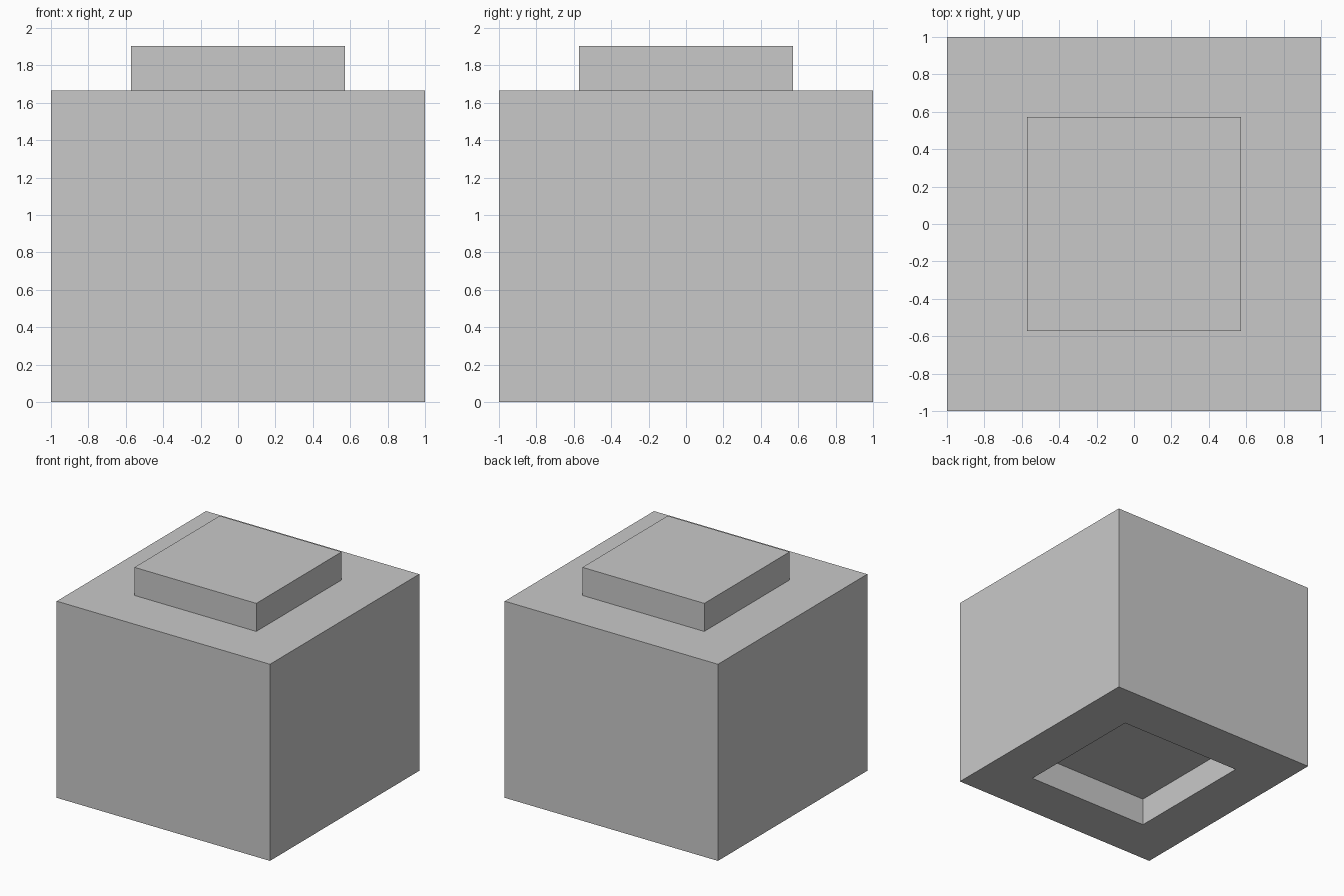
import bpy
import bmesh
from mathutils import Vector

if "Cube" in bpy.data.objects:
    bpy.data.objects.remove(bpy.data.objects["Cube"], do_unlink=True)

# Proportions
BODY_HEIGHT = 1.667
STUD_SIZE, STUD_HEIGHT = 1.143, 0.238
SOCKET_SIZE, SOCKET_DEPTH = 1.167, 0.238

# Single plain grey
grey = bpy.data.materials.new("plain grey")
grey.use_nodes = True
colour = (0.584, 0.584, 0.584, 1)
grey.diffuse_color = colour
grey.node_tree.nodes["Principled BSDF"].inputs["Base Color"].default_value = colour


def inset_and_push(bm, direction, size, offset):
    """Inset the square face pointing along direction, then extrude it by offset in z."""
    face = next(f for f in bm.faces if f.normal.dot(direction) > 0.9)
    width = max(v.co.x for v in face.verts) * 2
    bmesh.ops.inset_region(bm, faces=[face], thickness=(width - size) / 2,
                           use_even_offset=True)
    result = bmesh.ops.extrude_discrete_faces(bm, faces=[face])
    bmesh.ops.translate(bm, verts=result["faces"][0].verts, vec=(0, 0, offset))


# Block body
bm = bmesh.new()
bmesh.ops.create_cube(bm, size=1)
bmesh.ops.scale(bm, verts=bm.verts, vec=(2, 2, BODY_HEIGHT))
bmesh.ops.translate(bm, verts=bm.verts, vec=(0, 0, BODY_HEIGHT / 2))
bm.normal_update()

# Raised stud on top and matching socket underneath
inset_and_push(bm, Vector((0, 0, 1)), STUD_SIZE, STUD_HEIGHT)
inset_and_push(bm, Vector((0, 0, -1)), SOCKET_SIZE, SOCKET_DEPTH)
bmesh.ops.recalc_face_normals(bm, faces=bm.faces)

mesh = bpy.data.meshes.new("stacking_block")
bm.to_mesh(mesh)
bm.free()
mesh.materials.append(grey)
block = bpy.data.objects.new("stacking_block", mesh)
bpy.context.collection.objects.link(block)
